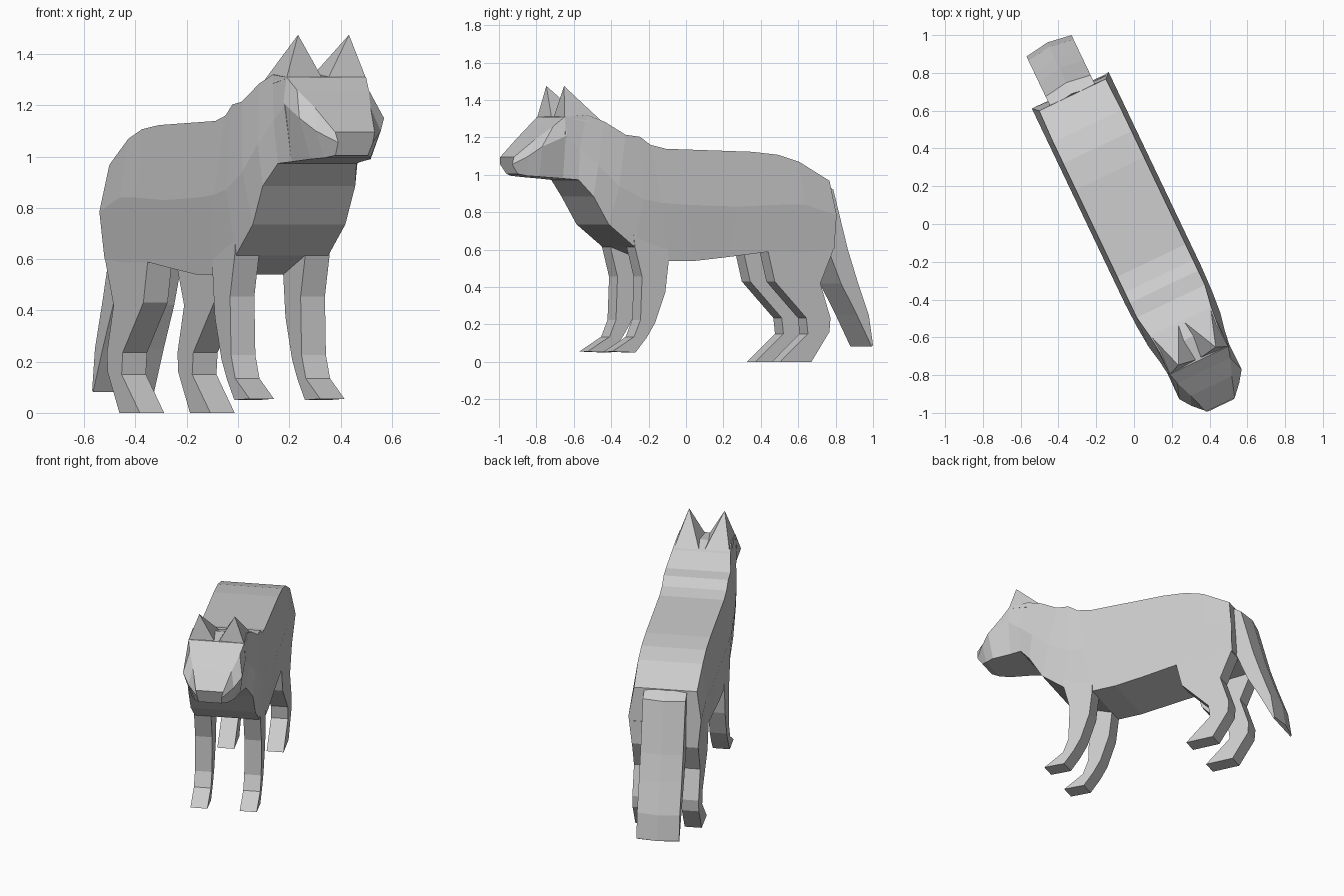
import bpy, bmesh, math

HEADING = math.radians(25.5)   # the animal stands turned about z

cube = bpy.data.objects.get("Cube")
if cube:
    bpy.data.objects.remove(cube, do_unlink=True)

fur = bpy.data.materials.new("grey fur")
fur.use_nodes = True
GREY = (0.6, 0.6, 0.6, 1)
fur.diffuse_color = GREY
fur.node_tree.nodes["Principled BSDF"].inputs["Base Color"].default_value = GREY


def finish(name, bm):
    """Turn a bmesh into a flat shaded, turned object."""
    bmesh.ops.recalc_face_normals(bm, faces=bm.faces)
    mesh = bpy.data.meshes.new(name)
    bm.to_mesh(mesh)
    bm.free()
    mesh.materials.append(fur)
    obj = bpy.data.objects.new(name, mesh)
    obj.rotation_euler.z = HEADING
    bpy.context.collection.objects.link(obj)
    return obj


def loft(name, rings):
    """Skin rings of (side, forward, height) points and cap both ends."""
    bm = bmesh.new()
    loops = [[bm.verts.new((s, -f, z)) for s, f, z in ring] for ring in rings]
    for a, b in zip(loops, loops[1:]):
        for i in range(len(a)):
            j = (i + 1) % len(a)
            bm.faces.new((a[i], a[j], b[j], b[i]))
    bm.faces.new(loops[0])
    bm.faces.new(loops[-1])
    return finish(name, bm)


def section(top, mid, low):
    """Six sided ring from (forward, height, half width) levels."""
    right = [(-w, f, z) for f, z, w in (top, mid, low)]
    left = [(w, f, z) for f, z, w in (low, mid, top)]
    return right + left


# Trunk and neck, from rump to skull
loft("body", [section(*levels) for levels in (
    ((-.757, .968, .195), (-.785, .785, .225), (-.78, .60, .205)),
    ((-.574, 1.07, .20), (-.60, .84, .225), (-.60, .585, .205)),
    ((-.45, 1.107, .20), (-.45, .84, .225), (-.386, .588, .205)),
    ((-.296, 1.123, .20), (-.20, .83, .225), (-.15, .56, .20)),
    ((.214, 1.139, .20), (.10, .84, .225), (.04, .54, .20)),
    ((.306, 1.16, .20), (.25, .85, .225), (.20, .54, .20)),
    ((.368, 1.203, .20), (.36, .87, .225), (.40, .615, .20)),
    ((.453, 1.214, .20), (.50, .94, .22), (.553, .735, .20)),
    ((.57, 1.285, .18), (.62, 1.05, .21), (.643, .885, .20)),
    ((.67, 1.32, .17), (.72, 1.14, .19), (.717, .973, .17)),
    ((.80, 1.31, .172), (.80, 1.20, .18), (.80, .98, .15)),
)])

# Face wedge, from brow to nose
loft("head", [section(*levels) for levels in (
    ((.80, 1.31, .172), (.79, 1.21, .181), (.80, .98, .15)),
    ((.86, 1.26, .155), (.94, 1.15, .183), (.93, .99, .13)),
    ((.95, 1.19, .12), (1.00, 1.10, .14), (.99, .995, .10)),
    ((1.06, 1.095, .085), (1.065, 1.055, .075), (1.03, 1.005, .07)),
)])


def leg(name, side, stations):
    """Square section leg; each station is front f, z and back f, z."""
    inner, outer = side * .10, side * .205
    loft(name, [[(inner, ff, fz), (outer, ff, fz), (outer, bf, bz), (inner, bf, bz)]
                for ff, fz, bf, bz in stations])


FRONT_LEG = ((.41, .70, .20, .70), (.40, .615, .20, .54), (.358, .455, .22, .374),
             (.367, .225, .28, .209), (.405, .134, .33, .13), (.535, .055, .397, .05))
HIND_LEG = ((-.39, .70, -.775, .75), (-.39, .585, -.78, .61), (-.428, .43, -.698, .42),
            (-.615, .235, -.758, .235), (-.625, .15, -.752, .16), (-.46, 0, -.645, 0))

for word, side in (("left", 1), ("right", -1)):
    leg("front_leg_" + word, side, FRONT_LEG)
    leg("hind_leg_" + word, side, HIND_LEG)

    # Ear: four sided spike rising out of the nape
    bm = bmesh.new()
    base = [bm.verts.new((side * s, -f, z)) for s, f, z in
            ((.172, .80, 1.305), (.015, .79, 1.31), (.005, .56, 1.265), (.18, .56, 1.265))]
    tip = bm.verts.new((side * .11, -.775, 1.475))
    bm.faces.new(base)
    for i in range(4):
        bm.faces.new((base[i], base[(i + 1) % 4], tip))
    finish("ear_" + word, bm)

# Tail: back surface and underside meet in a thin end with a slight mid point
W = .132
loft("tail", [[(-W, bf, bz), (0, bf - .02, bz), (W, bf, bz), (W, uf, uz), (0, uf, uz), (-W, uf, uz)]
              for bf, bz, uf, uz in (
                  (-.745, .965, -.70, .85), (-.81, .92, -.74, .75), (-.896, .60, -.78, .60),
                  (-.95, .44, -.855, .42), (-1.02, .25, -.95, .25), (-1.045, .088, -1.037, .082))])
